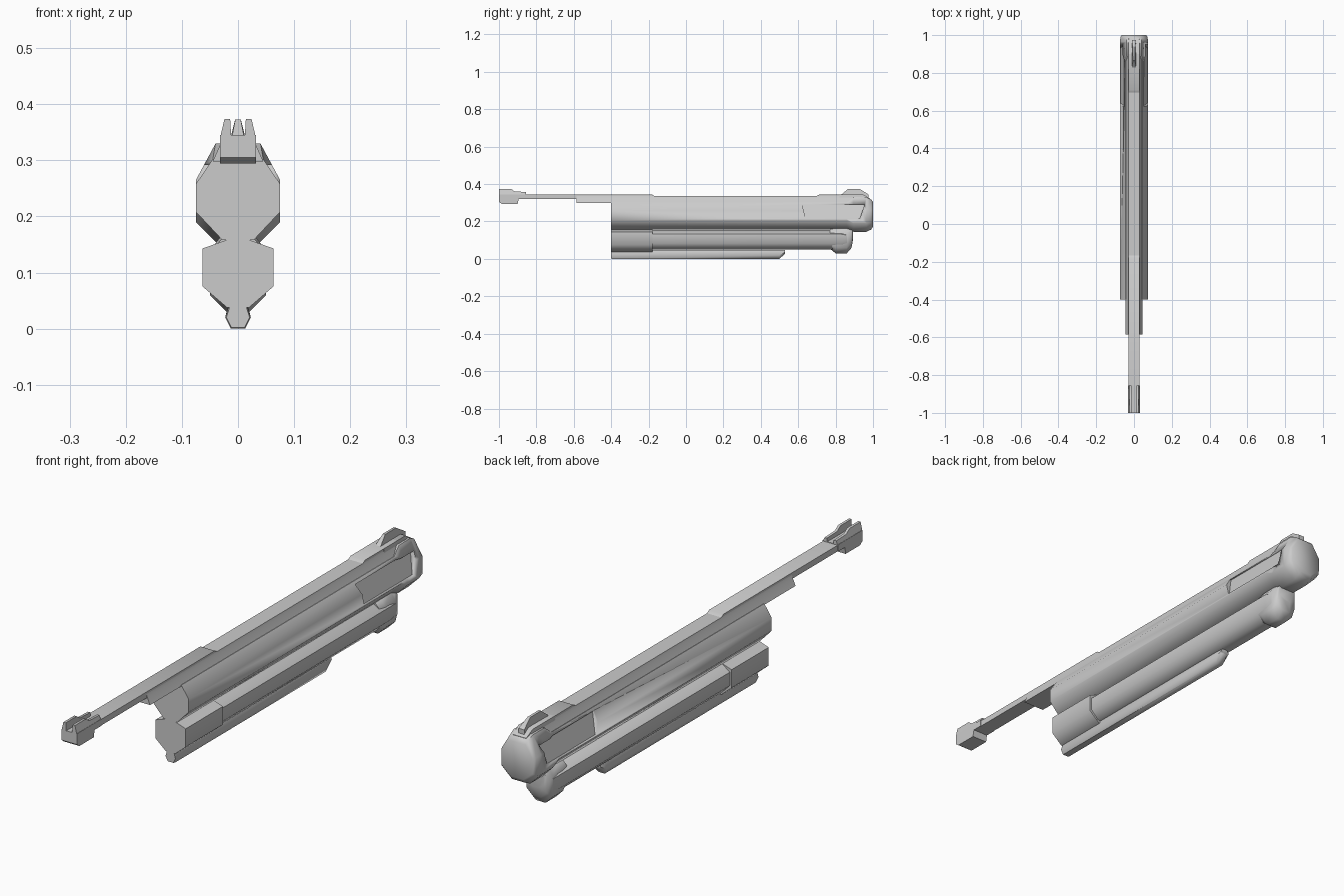
import bpy, bmesh, math

if "Cube" in bpy.data.objects:
    bpy.data.objects.remove(bpy.data.objects["Cube"])

def finish(name, bm, angle=50):
    bmesh.ops.recalc_face_normals(bm, faces=bm.faces)
    me = bpy.data.meshes.new(name)
    bm.to_mesh(me)
    bm.free()
    ob = bpy.data.objects.new(name, me)
    bpy.context.collection.objects.link(ob)
    bpy.ops.object.select_all(action='DESELECT')
    bpy.context.view_layer.objects.active = ob
    ob.select_set(True)
    bpy.ops.object.shade_smooth_by_angle(angle=math.radians(angle))
    return ob

def mirror(half):
    """Right half profile (x, z), bottom to top, made into a closed ring."""
    return half + [(-x, z) for x, z in reversed(half)]

def loft(name, sections, angle=50):
    """Join rings of (x, z) points placed at successive y values."""
    bm = bmesh.new()
    rings = [[bm.verts.new((x, y, z)) for x, z in ring] for y, ring in sections]
    n = len(rings[0])
    for a, b in zip(rings, rings[1:]):
        for i in range(n):
            j = (i + 1) % n
            bm.faces.new((a[i], a[j], b[j], b[i]))
    bm.faces.new(rings[0])
    bm.faces.new(rings[-1])
    return finish(name, bm, angle)

def scaled(ring, sx, sz, cz):
    return [(x * sx, cz + (z - cz) * sz) for x, z in ring]

def side_plate(name, outline, x0, x1, top_x=None):
    """Extrude a (y, z) outline across x; top_x optionally narrows high points."""
    ring0 = [(x0, y, z) for y, z in outline]
    ring1 = [(x1, y, z) for y, z in outline]
    bm = bmesh.new()
    a = [bm.verts.new(p) for p in ring0]
    b = [bm.verts.new(p) for p in ring1]
    if top_x:
        for v in a + b:
            if v.co.z > 0.355:
                v.co.x = top_x[0] if v in a else top_x[1]
    for i in range(len(a)):
        j = (i + 1) % len(a)
        bm.faces.new((a[i], a[j], b[j], b[i]))
    bm.faces.new(a)
    bm.faces.new(b)
    return finish(name, bm, 35)

# Main octagonal housing with bulged rear cap
body = mirror([(0.028, 0.158), (0.075, 0.208), (0.075, 0.258), (0.045, 0.302)])
cap = mirror([(0.03, 0.145), (0.075, 0.19), (0.075, 0.265), (0.04, 0.33)])
housing = loft("housing", [
    (-0.4, body), (0.86, body), (0.895, cap), (0.965, cap),
    (0.99, scaled(cap, 0.95, 0.87, 0.235)), (1.0, scaled(cap, 0.86, 0.72, 0.24))])

# Sloped side recesses near the rear
for s in (1, -1):
    tri = [(s * 0.046, 0.292), (s * 0.071, 0.215), (s * 0.1, 0.215), (s * 0.1, 0.292)]
    cutter = loft("recess_cutter", [(0.62, tri), (0.955, tri)])
    for v in cutter.data.vertices:
        if v.co.z < 0.25:
            v.co.y += 0.02 if v.co.y < 0.8 else -0.025
    cutter.hide_render = True
    cutter.hide_set(True)
    mod = housing.modifiers.new("recess", 'BOOLEAN')
    mod.object = cutter
    mod.solver = 'EXACT'

# Top rail and narrow rib running forward
rail = mirror([(0.045, 0.298), (0.033, 0.325), (0.03, 0.335)])
loft("top_rail", [(-0.585, rail), (0.7, rail), (0.9, rail)])
rib = mirror([(0.03, 0.32), (0.03, 0.343)])
loft("front_rib", [(-0.9, rib), (-0.18, rib), (-0.165, scaled(rib, 1, 0.6, 0.32))])
rear_rib = mirror([(0.03, 0.32), (0.03, 0.343)])
loft("rear_rib", [(0.695, scaled(rear_rib, 1, 0.6, 0.32)), (0.71, rear_rib), (0.9, rear_rib)])

# Front sight block with two prongs
side_plate("front_sight_base", [(-1, 0.305), (-0.985, 0.294), (-0.9, 0.294), (-0.895, 0.32),
           (-0.855, 0.32), (-0.855, 0.345), (-1, 0.345)], -0.032, 0.032)
for s, n in ((1, "right"), (-1, "left")):
    side_plate("front_sight_prong_" + n,
               [(-1, 0.34), (-0.855, 0.34), (-0.855, 0.358), (-0.915, 0.36), (-0.935, 0.374), (-1, 0.374)],
               s * 0.012, s * 0.032, (s * 0.014, s * 0.024))

# Rear sight: raised ramp with a central blade
ramp = mirror([(0.036, 0.30), (0.03, 0.343)])
loft("rear_sight_base", [(0.82, ramp), (0.95, ramp), (0.985, scaled(ramp, 0.9, 0.5, 0.30))])
side_plate("rear_sight_blade", [(0.82, 0.335), (0.865, 0.373), (0.93, 0.373), (0.975, 0.345), (0.975, 0.32)],
           -0.012, 0.012, (-0.005, 0.005))

# Lower tube, with a larger block at the front
lower = mirror([(0.02, 0.038), (0.063, 0.075), (0.063, 0.143), (0.02, 0.158)])
loft("lower_front_block", [(-0.4, lower), (-0.18, lower)])
tube = mirror([(0.025, 0.05), (0.056, 0.082), (0.056, 0.132), (0.025, 0.154)])
loft("lower_tube", [(-0.2, tube), (0.83, tube), (0.86, scaled(tube, 0.9, 0.85, 0.1))])

# Rear foot below the cap
foot = mirror([(0.02, 0.03), (0.05, 0.06), (0.05, 0.14), (0.03, 0.165)])
loft("rear_foot", [(0.77, scaled(foot, 0.9, 0.8, 0.15)), (0.8, foot), (0.86, foot),
                   (0.885, scaled(foot, 0.85, 0.78, 0.16)), (0.892, scaled(foot, 0.7, 0.5, 0.165))])

# Hexagonal guide rod underneath
rod = mirror([(0.013, 0.002), (0.023, 0.022), (0.014, 0.05)])
loft("guide_rod", [(-0.4, scaled(rod, 0.9, 0.9, 0.022)), (-0.392, rod), (0.5, rod),
                   (0.53, scaled(rod, 0.8, 0.4, 0.05))])
for ob in bpy.data.objects:
    if ob.name == "guide_rod":
        for v in ob.data.vertices:
            v.co.z = max(v.co.z - 0.002, 0.0)
